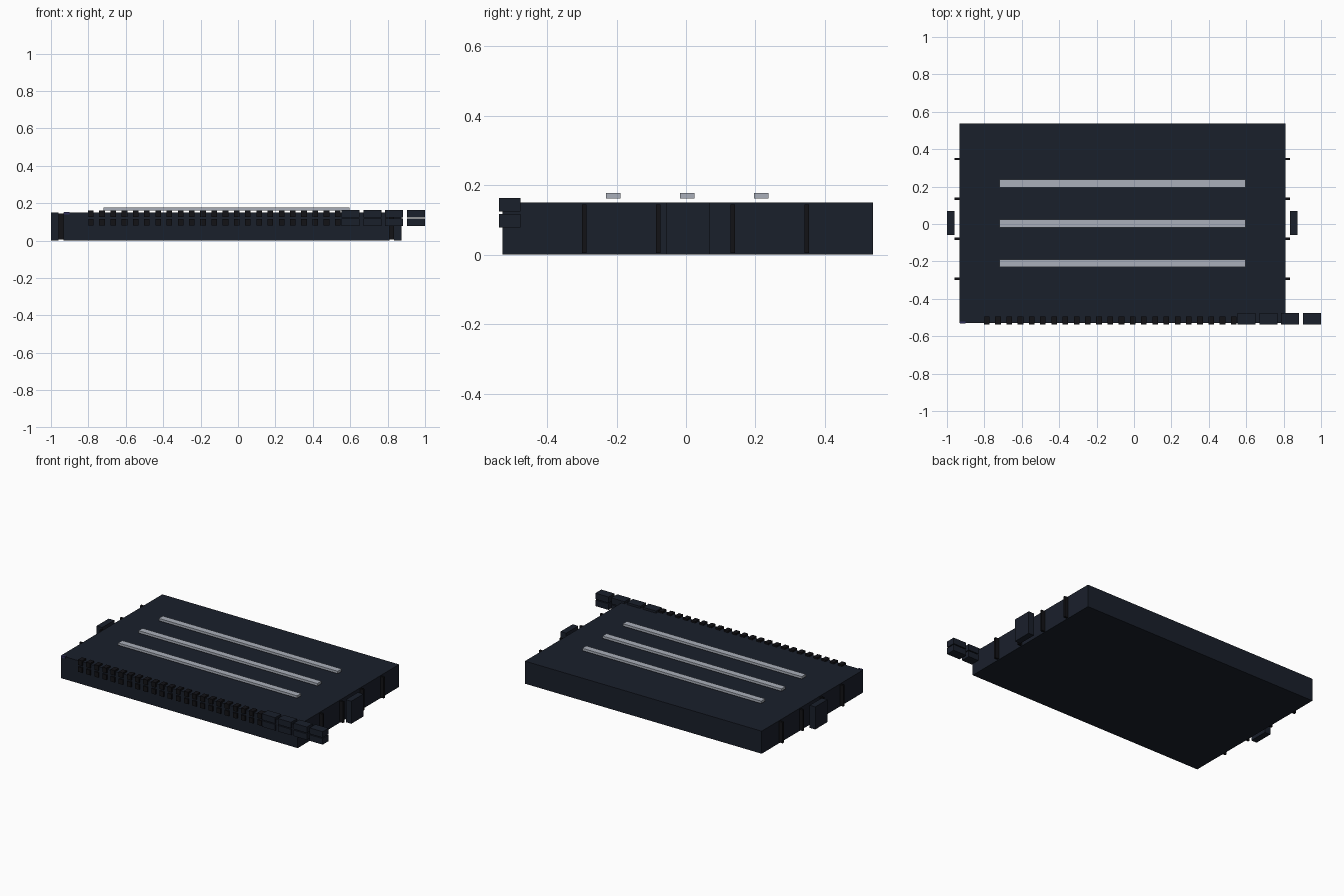
import bpy

if "Cube" in bpy.data.objects:
    bpy.data.objects.remove(bpy.data.objects["Cube"])

def material(name, rgb):
    m = bpy.data.materials.new(name)
    m.diffuse_color = (*rgb, 1)
    m.use_nodes = True
    m.node_tree.nodes["Principled BSDF"].inputs["Base Color"].default_value = m.diffuse_color
    return m

navy = material("navy_metal", (0.010, 0.014, 0.024))
black = material("black_plastic", (0.006, 0.006, 0.008))
grey = material("light_grey", (0.40, 0.43, 0.49))
blue = material("indicator_blue", (0.03, 0.03, 0.10))

def box(name, x, y, z, mat):
    """Box from (min, max) ranges on each axis."""
    bpy.ops.mesh.primitive_cube_add(size=1, location=[(a + b) / 2 for a, b in (x, y, z)])
    o = bpy.context.object
    o.name = name
    o.scale = [b - a for a, b in (x, y, z)]
    bpy.ops.object.transform_apply(location=False, rotation=False)
    o.data.materials.append(mat)
    return o

LEFT, RIGHT, TOP = -0.934, 0.809, 0.15

# Chassis
box("chassis", (LEFT, RIGHT), (-0.528, 0.538), (0, TOP), navy)

# Raised strips floating just over the lid
for i in range(3):
    y = -0.21 + i * 0.2135
    box(f"lid_strip_{i}", (-0.72, 0.597), (y - 0.021, y + 0.021), (0.162, 0.178), grey)

# Side vents and rack ears
for side, vx, ex in (("left", (LEFT - 0.025, LEFT + 0.004), (-1.0, -0.959)),
                     ("right", (RIGHT - 0.004, RIGHT + 0.025), (0.834, 0.875))):
    for i in range(4):
        y = -0.293 + i * 0.2135
        box(f"{side}_vent_{i}", vx, (y - 0.0065, y + 0.0065), (0.005, 0.145), black)
    box(f"{side}_rack_ear", ex, (-0.058, 0.069), (0, TOP), navy)

# Two rows of front sockets, then wider module cages past the right edge
for row, z in enumerate((0.098, 0.144)):
    for i in range(24):
        x = -0.787 + i * 0.06
        box(f"socket_{row}_{i}", (x - 0.015, x + 0.015), (-0.537, -0.495),
            (z - 0.017, z + 0.017), black)
    for i in range(4):
        x = 0.602 + i * 0.1165
        box(f"module_cage_{row}_{i}", (x - 0.0485, x + 0.0485), (-0.538, -0.476),
            (z - 0.02, z + 0.02), navy)

# Status light at the front left corner
box("status_light", (-0.93, -0.90), (-0.533, -0.52), (0.14, 0.153), blue)
